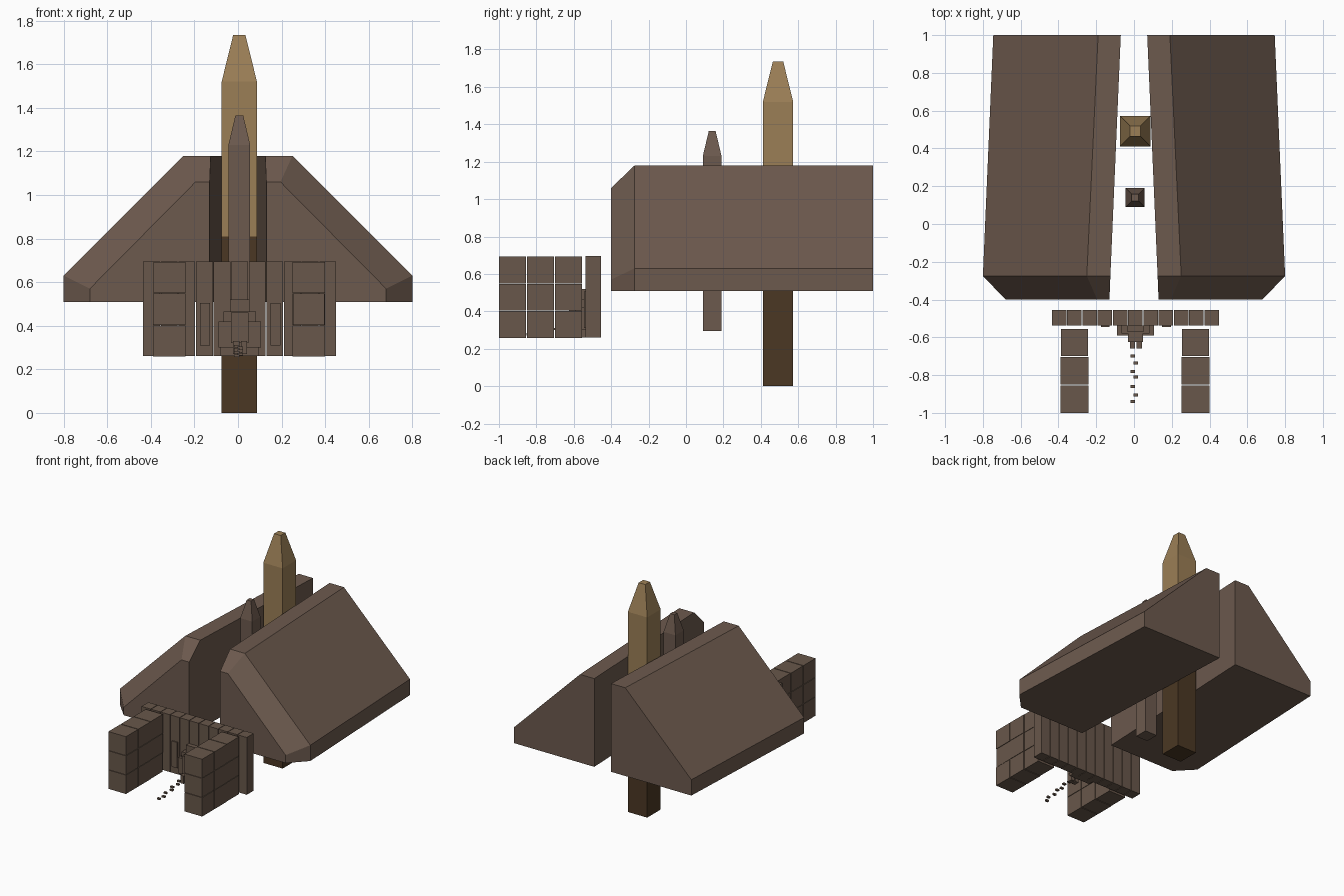
import bpy, bmesh, random

if "Cube" in bpy.data.objects:
    bpy.data.objects.remove(bpy.data.objects["Cube"])
random.seed(4)

def material(name, rgb):
    m = bpy.data.materials.new(name)
    m.diffuse_color = (*rgb, 1)
    m.use_nodes = True
    m.node_tree.nodes["Principled BSDF"].inputs["Base Color"].default_value = m.diffuse_color
    return m

STONE = material("brown_stone", (0.152, 0.102, 0.076))
BRICK = material("brick_brown", (0.140, 0.096, 0.069))
TAN = material("tan_stone", (0.330, 0.212, 0.093))
DARK = material("dark_brown", (0.070, 0.039, 0.017))

def finish(bm, name, *mats):
    bmesh.ops.recalc_face_normals(bm, faces=bm.faces)
    me = bpy.data.meshes.new(name)
    bm.to_mesh(me)
    bm.free()
    ob = bpy.data.objects.new(name, me)
    bpy.context.collection.objects.link(ob)
    for m in mats:
        me.materials.append(m)
    return ob

def loft(bm, rings):
    """Skin a list of equal-length point rings and cap both ends."""
    vs = [[bm.verts.new(p) for p in r] for r in rings]
    n = len(vs[0])
    for a, b in zip(vs, vs[1:]):
        for i in range(n):
            j = (i + 1) % n
            bm.faces.new((a[i], a[j], b[j], b[i]))
    bm.faces.new(vs[0])
    bm.faces.new(vs[-1])

def box(name, x0, x1, y0, y1, z0, z1, mat=BRICK):
    bm = bmesh.new()
    loft(bm, [[(x0, y0, z), (x1, y0, z), (x1, y1, z), (x0, y1, z)] for z in (z0, z1)])
    return finish(bm, name, mat)

# Sloped side masses, toed slightly inward to the back, chamfered at the front
def side_mass(name, s):
    def ring(y, pts):
        return [(s * x, y, z) for x, z in pts]
    back = [(0.07, 0.51), (0.07, 1.18), (0.19, 1.18), (0.745, 0.63), (0.745, 0.51)]
    mid = [(0.125, 0.51), (0.125, 1.18), (0.25, 1.18), (0.80, 0.63), (0.80, 0.51)]
    front = [(0.13, 0.51), (0.13, 1.06), (0.195, 1.06), (0.68, 0.57), (0.68, 0.51)]
    bm = bmesh.new()
    loft(bm, [ring(1, back), ring(-0.275, mid), ring(-0.4, front)])
    finish(bm, name, STONE)

for s, side in ((-1, "left"), (1, "right")):
    side_mass(side + "_sloped_mass", s)

# Square obelisks given as (height, half width) levels
def obelisk(name, cx, cy, levels, mats, split=None):
    bm = bmesh.new()
    loft(bm, [[(cx + a * h, cy + b * h, z) for a, b in ((-1, -1), (1, -1), (1, 1), (-1, 1))]
              for z, h in levels])
    if split:
        for f in bm.faces:
            f.material_index = int(f.calc_center_median().z < split)
    finish(bm, name, *mats)

obelisk("tall_obelisk", 0.006, 0.492,
        [(0, 0.081), (0.81, 0.081), (1.52, 0.081), (1.735, 0.028)], (TAN, DARK), 0.81)
obelisk("small_obelisk", 0.006, 0.14,
        [(0.295, 0.05), (1.23, 0.05), (1.365, 0.018)], (STONE,))

# Gate wall of upright slabs
pitch = 0.0808
for i in range(11):
    x = -0.435 + i * pitch
    box("wall_slab", x, x + pitch - 0.004, -0.537, -0.455, 0.26, 0.695)

# Two flanking walls of stacked blocks
for x0 in (-0.39, 0.25):
    for i in range(3):
        for k in range(3):
            y, z = -1 + i * 0.15, 0.258 + k * 0.146
            d = random.uniform(0, 0.004)
            box("wall_block", x0 + d, x0 + 0.15 - d, y, y + 0.145, z, z + 0.143)

# Narrow raised panels on the gate wall
for x in (-0.152, 0.172):
    box("wall_panel", x - 0.023, x + 0.023, -0.546, -0.537, 0.31, 0.505)

# Stepped portal in the middle of the wall
portal = [(0.097, 0.59, 0.30, 0.42), (0.088, 0.575, 0.26, 0.31), (0.075, 0.58, 0.30, 0.465),
          (0.045, 0.57, 0.30, 0.52), (0.04, 0.625, 0.32, 0.46)]
for h, y, z0, z1 in portal:
    box("portal_tier", 0.008 - h, 0.008 + h, -y, -0.537, z0, z1)
for s in (-1, 1):
    x = 0.01 + s * 0.018
    box("portal_post", x - 0.014, x + 0.014, -0.66, -0.62, 0.27, 0.33)

# Stepping stones descending from the portal
for i, y in enumerate((-0.70, -0.735, -0.78, -0.81, -0.86, -0.905, -0.94)):
    x = -0.006 if i % 2 == 0 else 0.010
    z = 0.305 - i * 0.007
    box("stepping_stone", x - 0.012, x + 0.012, y - 0.008, y + 0.008, z - 0.006, z + 0.006)
